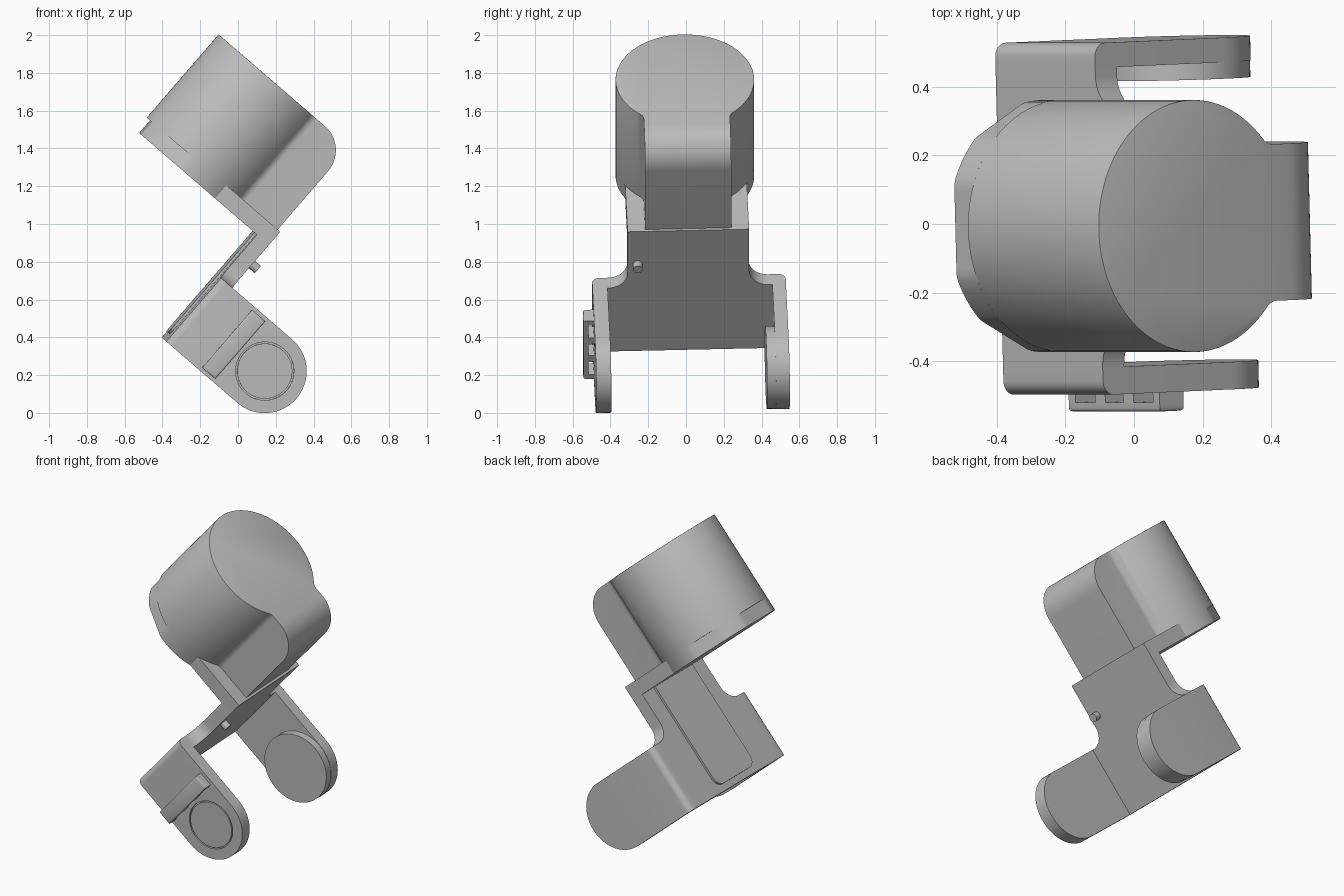
import bpy, bmesh
from math import sin, cos, pi, radians, sqrt, atan2
from mathutils import Matrix, Vector

default = bpy.data.objects.get("Cube")
if default:
    bpy.data.objects.remove(default, do_unlink=True)

grey = bpy.data.materials.new("matte_grey")
grey.use_nodes = True
grey.diffuse_color = (0.5, 0.5, 0.5, 1)
grey.node_tree.nodes["Principled BSDF"].inputs["Base Color"].default_value = (0.5, 0.5, 0.5, 1)

# The whole bracket leans over and is twisted slightly
POSE = (Matrix.Rotation(radians(40.8), 4, 'Y') @ Matrix.Rotation(radians(1.9), 4, 'Z')
        @ Matrix.Translation((0, 0.028, 0)))


def arc(cx, cy, r, a0, a1, n=12):
    """Points on an arc, angles in degrees."""
    return [(cx + r * cos(radians(a0 + (a1 - a0) * i / n)),
             cy + r * sin(radians(a0 + (a1 - a0) * i / n))) for i in range(n + 1)]


def circle(cx, cy, r, n=64):
    return arc(cx, cy, r, 0, 360, n)[:-1]


def rect(x0, x1, y0, y1):
    return [(x0, y0), (x1, y0), (x1, y1), (x0, y1)]


def smooth(ob):
    bpy.ops.object.select_all(action='DESELECT')
    ob.select_set(True)
    bpy.context.view_layer.objects.active = ob
    bpy.ops.object.shade_smooth_by_angle(angle=radians(32))


def prism(name, pts, axis, lo, hi, bevels=()):
    """Extrude a 2D outline along an axis; bevels = (edge test, radius, segments)."""
    place = {'x': lambda p, h: (h, p[0], p[1]),
             'y': lambda p, h: (p[0], h, p[1]),
             'z': lambda p, h: (p[0], p[1], h)}[axis]
    bm = bmesh.new()
    face = bm.faces.new([bm.verts.new(place(p, lo)) for p in pts])
    new = bmesh.ops.extrude_face_region(bm, geom=[face])["geom"]
    shift = Vector(place((0, 0), hi - lo))
    bmesh.ops.translate(bm, verts=[v for v in new if isinstance(v, bmesh.types.BMVert)], vec=shift)
    for test, radius, segs in bevels:
        edges = [e for e in bm.edges if all(test(v.co) for v in e.verts)]
        bmesh.ops.bevel(bm, geom=edges, offset=radius, segments=segs, profile=0.5,
                        affect='EDGES', clamp_overlap=True)
    bmesh.ops.recalc_face_normals(bm, faces=bm.faces)
    bm.transform(POSE)
    mesh = bpy.data.meshes.new(name)
    bm.to_mesh(mesh)
    bm.free()
    mesh.materials.append(grey)
    ob = bpy.data.objects.new(name, mesh)
    bpy.context.collection.objects.link(ob)
    smooth(ob)
    return ob


# Motor housing: round body blended into a square block
CX, R, HALF, FIL, END = -1.02, 0.367, 0.228, 0.05, -0.482
fx = CX + sqrt((R + FIL) ** 2 - (HALF + FIL) ** 2)
blend = atan2(HALF + FIL, fx - CX) * 180 / pi


def housing_outline():
    body = arc(CX, 0, R, blend, 360 - blend, 72)
    low = arc(fx, -HALF - FIL, FIL, 180 - blend, 90, 8)[1:]
    high = [(x, -y) for x, y in reversed(low)]
    return body + low + [(END, -HALF), (END, HALF)] + high


TOP, STEP, BASE = 1.45, 0.868, 0.78
prism("motor_housing", housing_outline(), 'z', STEP, TOP, [
    (lambda c: c.x > END - 0.001 and c.z > TOP - 0.001, 0.17, 14),
    (lambda c: c.z > TOP - 0.001 and c.x < fx - 0.04, 0.008, 2)])

# Housing foot: same round shape with three shallow flats
foot = []
for x, y in circle(CX, 0, R, 120):
    k = 1
    for ang, d in ((180, 0.34), (117, 0.352), (-117, 0.352)):
        dot = (x - CX) * cos(radians(ang)) + y * sin(radians(ang))
        if dot > d:
            k = min(k, d / dot)
    foot.append((CX + (x - CX) * k, y * k))
prism("housing_foot", foot, 'z', BASE, STEP)

# Top plate under the housing
BACK, FRONT, LOW, SHOULDER, NECK = -0.55, -0.467, 0.038, 0.482, 0.322
prism("top_plate", rect(-1.0, FRONT, -NECK, NECK), 'z', BASE, STEP + 0.004)

# Upright plate with a filleted neck
side = arc(NECK + 0.1, SHOULDER + 0.1, 0.1, 270, 180, 10)
right_side = [(0.45, LOW), (0.45, SHOULDER)] + side + [(NECK, STEP)]
prism("upright_plate", right_side + [(-y, v) for y, v in reversed(right_side)], 'x', BACK, FRONT)

# Raised cover on the rear of the upright
cover = (arc(-0.14, 0.14, 0.06, 180, 270, 8) + arc(0.14, 0.14, 0.06, 270, 360, 8)
         + [(0.2, BASE), (-0.2, BASE)])
prism("rear_cover", cover, 'x', BACK - 0.014, BACK + 0.01)

# Fork arms with round ends
PU, PV, PR = -0.053, 0.26, 0.222
arm = [(BACK, SHOULDER), (BACK, LOW)] + arc(PU, PV, PR, -90, 90, 36)
OUT_R, OUT_L = -0.508, 0.517
right_arm = prism("right_arm", arm, 'y', OUT_R, -0.428, [
    (lambda c: c.x < BACK + 0.001 and c.y < OUT_R + 0.001, 0.04, 6)])
prism("left_arm", arm, 'y', 0.445, OUT_L, [
    (lambda c: c.x < BACK + 0.001 and c.y > OUT_L - 0.001, 0.04, 6)])
prism("left_pivot_boss", circle(PU, PV, PR - 0.002), 'y', 0.397, 0.46)

# Circular groove around the right pivot cap
cutter = prism("groove_cutter", circle(PU, PV, 0.154), 'y', OUT_R - 0.05, OUT_R + 0.015)
cutter.hide_render = True
cut = right_arm.modifiers.new("groove", 'BOOLEAN')
cut.operation, cut.object, cut.solver = 'DIFFERENCE', cutter, 'EXACT'
bpy.context.view_layer.objects.active = right_arm
bpy.ops.object.modifier_apply(modifier="groove")
bpy.data.objects.remove(cutter, do_unlink=True)
smooth(right_arm)
prism("right_pivot_cap", circle(PU, PV, 0.146), 'y', OUT_R, OUT_R + 0.02)

# Cable guide on the right arm: a bar on four feet
U0, U1, V0, V1, OUTER = -0.317, -0.225, 0.057, 0.462, -0.564
prism("cable_guide_bar", rect(U0, U1, V0, V1), 'y', OUTER, OUTER + 0.026, [
    (lambda c: c.y < OUTER + 0.001, 0.01, 3)])
for i, (v, w) in enumerate(((V0, 0.03), (0.175, 0.045), (0.3, 0.045), (V1 - 0.03, 0.03))):
    prism(f"cable_guide_foot_{i + 1}", rect(U0, U1, v, v + w), 'y', OUTER + 0.02, OUT_R + 0.01)

# Small locating pin on the upright
prism("locating_pin", circle(-0.268, 0.643, 0.025, 24), 'x', FRONT - 0.01, -0.425)
